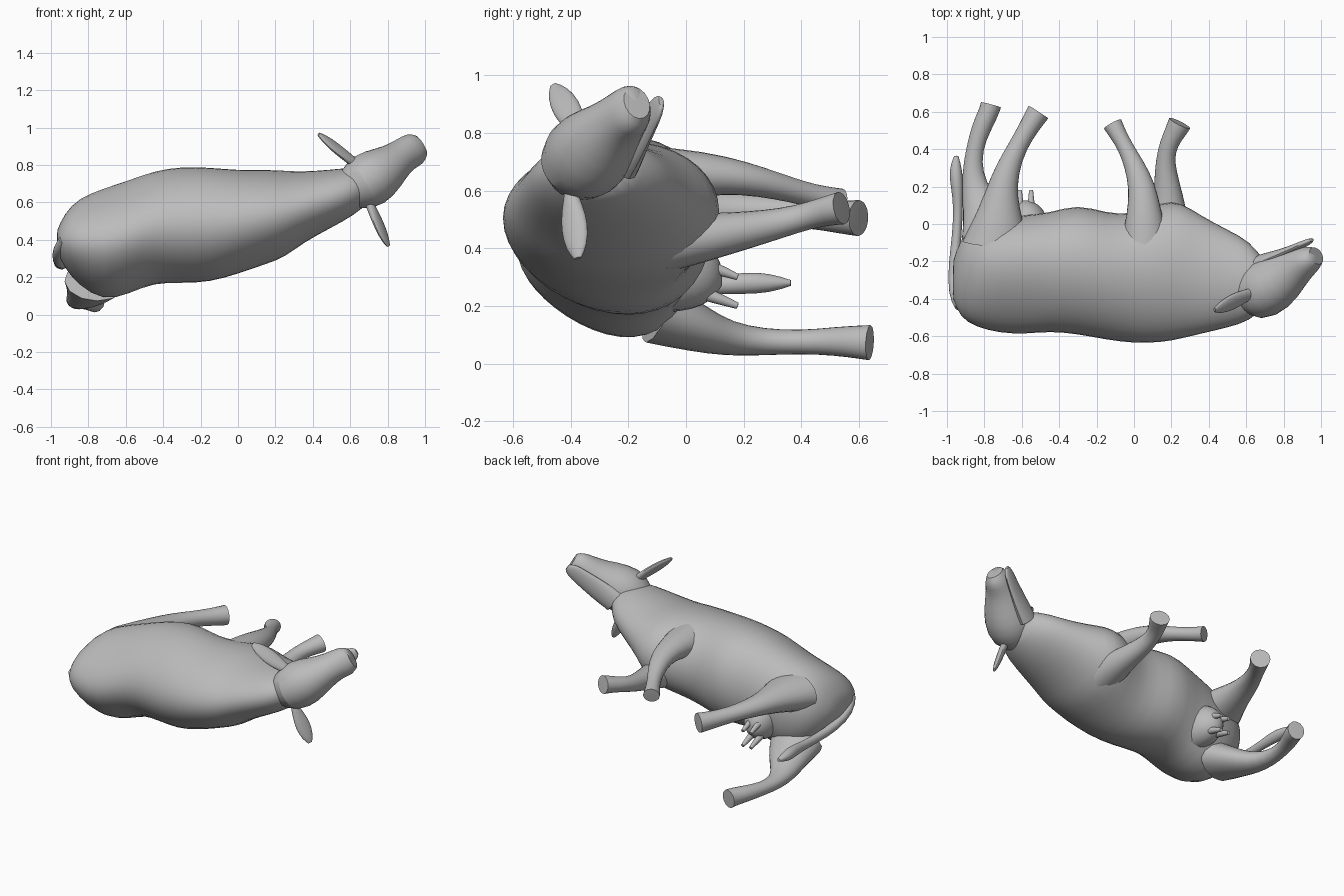
import bpy, bmesh, math
from mathutils import Vector

hide = bpy.data.materials.new("grey_hide")
hide.diffuse_color = (0.5, 0.5, 0.5, 1)


def skin(name, rings, level=1):
    """Skin a list of closed rings into a capped smooth mesh."""
    bm = bmesh.new()
    loops = [[bm.verts.new(p) for p in ring] for ring in rings]
    n = len(loops[0])
    for a, b in zip(loops, loops[1:]):
        for i in range(n):
            bm.faces.new((a[i], a[(i + 1) % n], b[(i + 1) % n], b[i]))
    bm.faces.new(loops[0][::-1])
    bm.faces.new(loops[-1])
    bmesh.ops.recalc_face_normals(bm, faces=bm.faces)
    # keep end caps crisp, so hooves finish flat
    crease = bm.edges.layers.float.new("crease_edge")
    for e in bm.edges:
        if any(len(f.verts) > 4 for f in e.link_faces):
            e[crease] = 0.8
    me = bpy.data.meshes.new(name)
    bm.to_mesh(me)
    bm.free()
    ob = bpy.data.objects.new(name, me)
    bpy.context.collection.objects.link(ob)
    me.materials.append(hide)
    sub = ob.modifiers.new("smooth", 'SUBSURF')
    sub.levels = sub.render_levels = level
    bpy.context.view_layer.objects.active = ob
    ob.select_set(True)
    bpy.ops.object.shade_smooth_by_angle(angle=math.radians(50))
    ob.select_set(False)
    return ob


def tube(name, stations, hint=(0, 0, 1), n=12):
    """Stations are x, y, z, radius along hint, radius across hint."""
    pts = [Vector(s[:3]) for s in stations]
    rings = []
    for i, s in enumerate(stations):
        d = (pts[min(i + 1, len(pts) - 1)] - pts[max(i - 1, 0)]).normalized()
        u = Vector(hint)
        u = (u - d * u.dot(d)).normalized()
        v = d.cross(u)
        rings.append([pts[i] + u * s[3] * math.cos(2 * math.pi * k / n)
                      + v * s[4] * math.sin(2 * math.pi * k / n) for k in range(n)])
    return skin(name, rings)


# Body: x, back y, belly y, low z, high z, widening towards the belly
body = [(-.967, -.40, -.20, .34, .45, .0), (-.93, -.50, -.08, .25, .54, .1),
        (-.85, -.55, .0, .16, .62, .25), (-.72, -.585, .03, .08, .665, .3),
        (-.58, -.59, .05, .12, .71, .3), (-.45, -.575, .06, .175, .765, .2),
        (-.30, -.59, .11, .17, .79, .15), (-.15, -.62, .06, .175, .785, .15),
        (0, -.64, .05, .22, .77, .15), (.15, -.635, .12, .27, .775, .1),
        (.25, -.615, .12, .305, .77, .1), (.35, -.59, .05, .385, .765, .05),
        (.50, -.555, -.03, .465, .775, 0), (.62, -.52, -.09, .53, .79, 0),
        (.70, -.44, -.2, .60, .77, 0)]
rings = []
for x, y0, y1, z0, z1, e in body:
    ring = []
    for k in range(20):
        t = 2 * math.pi * k / 20
        c, s = math.cos(t), math.sin(t)
        ring.append((x, (y0 + y1) / 2 + (y1 - y0) / 2 * c * 1.01,
                     (z0 + z1) / 2 + (z1 - z0) / 2 * s * (1 + e * c) * 1.01))
    rings.append(ring)
skin("body", rings)

# Head, wide between the ears and tapering to the muzzle
side = (-.51, -.12, .85)
tube("head", [(.57, -.35, .65, .09, .10), (.66, -.37, .695, .155, .165),
              (.75, -.32, .75, .15, .155), (.83, -.26, .81, .105, .12),
              (.895, -.215, .86, .092, .09), (.945, -.185, .885, .096, .075),
              (.975, -.17, .905, .065, .05)], side, 16)
tube("lower_jaw", [(.68, -.21, .70, .08, .05), (.78, -.165, .775, .075, .03),
                   (.87, -.125, .845, .06, .022), (.93, -.095, .895, .05, .018),
                   (.95, -.085, .91, .02, .01)], side)


# Ears: leaf shapes either side of the poll
def ear(name, base, tip, hint):
    b, t = Vector(base), Vector(tip)
    tube(name, [(*b.lerp(t, f), w, h) for f, w, h in
                ((0, .022, .025), (.25, .042, .024), (.55, .056, .022),
                 (.85, .042, .017), (1, .014, .008))], hint, 10)


ear("upper_ear", (.65, -.36, .79), (.43, -.46, .965), (.3, 1, .3))
ear("lower_ear", (.70, -.40, .60), (.805, -.375, .365), (.5, 1, 0))


# Legs: x, y, z, vertical radius, sideways radius
tube("upper_front_leg", [(.06, -.12, .65, .11, .14), (.055, .06, .66, .08, .095),
                         (.045, .2, .645, .06, .075), (.0, .32, .615, .048, .055),
                         (-.045, .41, .59, .042, .043), (-.085, .48, .572, .045, .047),
                         (-.115, .535, .56, .05, .055)])
tube("lower_front_leg", [(.18, -.08, .42, .11, .13), (.19, .08, .44, .085, .095),
                         (.175, .22, .465, .066, .07), (.165, .34, .49, .052, .052),
                         (.185, .43, .515, .048, .05), (.225, .50, .532, .055, .06),
                         (.245, .54, .54, .06, .066)])
tube("upper_hind_leg", [(-.74, -.12, .51, .13, .19), (-.72, .04, .525, .10, .13),
                        (-.71, .16, .53, .075, .09), (-.68, .29, .53, .058, .068),
                        (-.62, .42, .52, .05, .05), (-.555, .53, .508, .058, .056),
                        (-.51, .60, .505, .066, .066)])
tube("lower_hind_leg", [(-.76, -.1, .18, .12, .18), (-.79, .04, .12, .085, .13),
                        (-.84, .15, .085, .062, .085), (-.865, .27, .075, .048, .058),
                        (-.855, .40, .075, .042, .045), (-.815, .52, .078, .052, .055),
                        (-.775, .60, .075, .06, .056), (-.765, .638, .073, .064, .058)])

# Tail with a thicker tuft
tube("tail", [(-.93, -.44, .40, .03, .03), (-.965, -.38, .34, .032, .03),
              (-.965, -.22, .29, .032, .03), (-.945, -.05, .27, .03, .026),
              (-.94, .1, .27, .03, .026), (-.945, .2, .28, .04, .035),
              (-.955, .29, .28, .036, .038), (-.95, .365, .28, .01, .012)])

# Udder and teats between the hind legs
tube("udder", [(-.56, -.06, .32, .15, .13), (-.57, .04, .31, .13, .11),
               (-.58, .10, .30, .085, .07), (-.58, .125, .30, .03, .025)])
for i, (x, z) in enumerate(((-.55, .34), (-.61, .34), (-.55, .24), (-.61, .24))):
    tube(f"teat_{i + 1}", [(x, .07, z, .025, .025), (x, .13, z - .02, .02, .018),
                           (x, .18, z - .04, .012, .012)], n=8)
